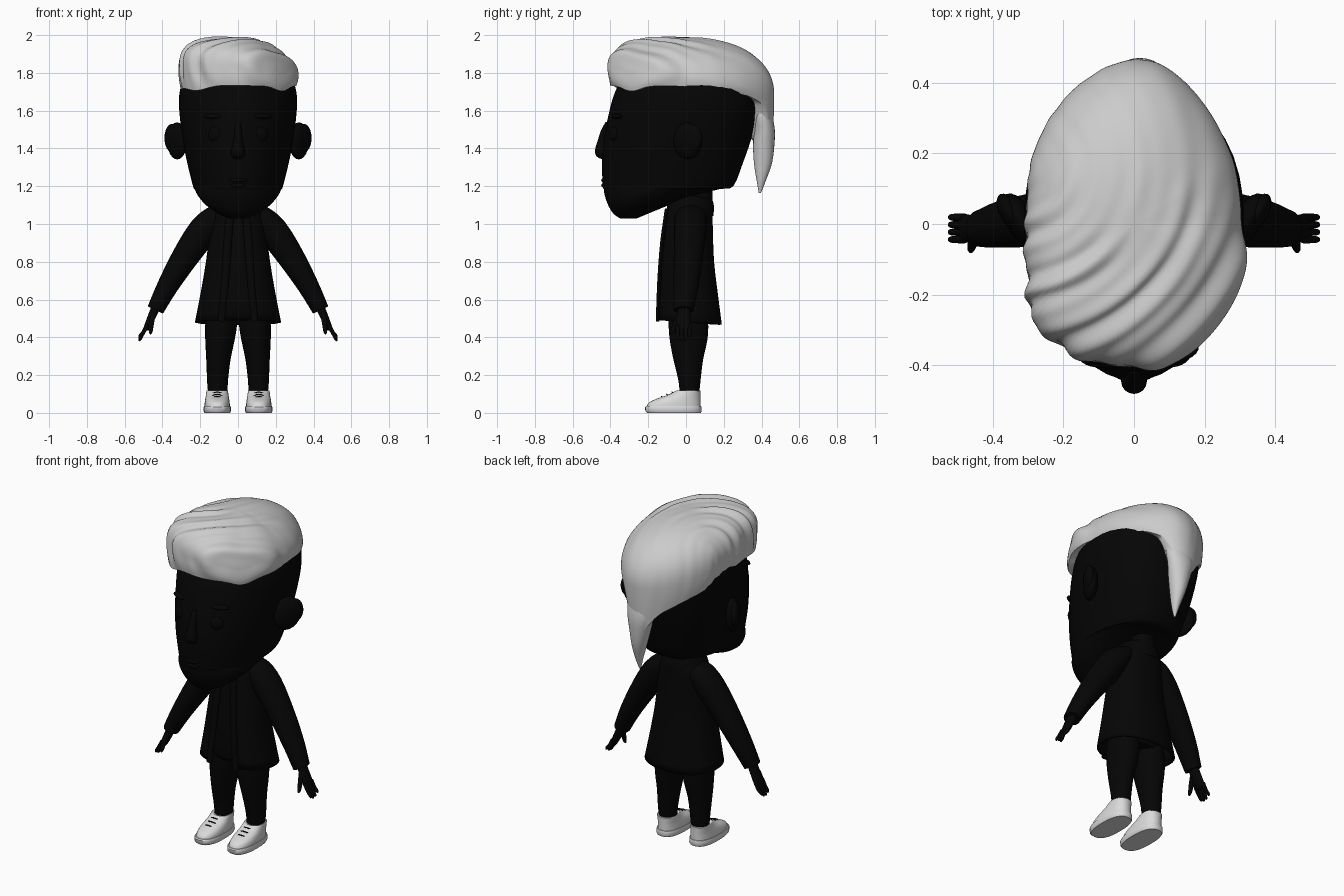
import bpy, bmesh, math
from mathutils import Vector

if "Cube" in bpy.data.objects:
    bpy.data.objects.remove(bpy.data.objects["Cube"])


def material(name, r, g, b):
    m = bpy.data.materials.new(name)
    m.diffuse_color = (r, g, b, 1)
    m.use_nodes = True
    m.node_tree.nodes["Principled BSDF"].inputs["Base Color"].default_value = m.diffuse_color
    return m


BLACK = material("black", .0015, .0015, .0015)
HAIR = material("light_grey_hair", .6, .6, .6)
SHOE = material("pale_grey_shoe", .7, .7, .7)


def finish(name, bm, mat, angle=40):
    bmesh.ops.recalc_face_normals(bm, faces=bm.faces)
    me = bpy.data.meshes.new(name)
    bm.to_mesh(me)
    bm.free()
    me.materials.append(mat)
    ob = bpy.data.objects.new(name, me)
    bpy.context.collection.objects.link(ob)
    bpy.ops.object.select_all(action='DESELECT')
    ob.select_set(True)
    bpy.context.view_layer.objects.active = ob
    bpy.ops.object.shade_smooth_by_angle(angle=math.radians(angle))
    return ob


def spline(rows, k):
    """Catmull-Rom interpolation of rows of numbers, k steps per span."""
    out = []
    for i in range(len(rows) - 1):
        p = [rows[max(i - 1, 0)], rows[i], rows[i + 1], rows[min(i + 2, len(rows) - 1)]]
        for j in range(k):
            t = j / k
            out.append([.5 * (2 * b + (c - a) * t + (2 * a - 5 * b + 4 * c - d) * t * t
                              + (3 * b - a - 3 * c + d) * t ** 3) for a, b, c, d in zip(*p)])
    return out + [list(rows[-1])]


def loft(name, secs, mat, n=24, e=2.0, ef=None, k=3, gap=0):
    """Skin superellipse sections (centre, u, v as 9 numbers); ef: front exponent, gap: open front."""
    bm = bmesh.new()
    rings = []
    for s in spline(secs, k):
        c, u, v = Vector(s[:3]), Vector(s[3:6]), Vector(s[6:9])
        ring = []
        for i in range(n):
            a = math.radians(-90 + gap + (360 - 2 * gap) * i / (n - 1 if gap else n))
            co, si = math.cos(a), math.sin(a)
            q = 2 / (ef if ef and si < 0 else e)
            ring.append(bm.verts.new(c + u * math.copysign(abs(co) ** q, co)
                                     + v * math.copysign(abs(si) ** q, si)))
        rings.append(ring)
    for r0, r1 in zip(rings, rings[1:]):
        for i in range(n - 1 if gap else n):
            j = (i + 1) % n
            bm.faces.new((r0[i], r0[j], r1[j], r1[i]))
    if not gap:
        bm.faces.new(rings[0])
        bm.faces.new(rings[-1])
    return finish(name, bm, mat)


def stack(name, rows, mat, cx=0, tilt=0, **kw):
    """Horizontal sections: (z, y_front, y_back, half_width[, centre_x])."""
    secs = []
    for z, y0, y1, w, *x in rows:
        secs.append((x[0] if x else cx, (y0 + y1) / 2, z, w, 0, 0, 0, (y1 - y0) / 2, tilt))
    return loft(name, secs, mat, **kw)


def limb(name, pts, mat, **kw):
    """Sections across a path: (x, y, z, half_width, half_depth)."""
    secs = []
    for i, (x, y, z, w, d) in enumerate(pts):
        a, b = pts[max(i - 1, 0)], pts[min(i + 1, len(pts) - 1)]
        t = Vector([b[m] - a[m] for m in range(3)]).normalized()
        u = t.cross(Vector((0, 1, 0))).normalized()
        secs.append((x, y, z, *(u * w), *(u.cross(t) * d)))
    return loft(name, secs, mat, **kw)


def ball(name, loc, size, mat, tilt=0):
    bm = bmesh.new()
    bmesh.ops.create_uvsphere(bm, u_segments=20, v_segments=12, radius=1)
    ob = finish(name, bm, mat)
    ob.location, ob.scale, ob.rotation_euler = loc, size, (0, 0, tilt)
    return ob


# Head, neck and facial features
stack("head", [(1.03, -.35, -.26, .05), (1.055, -.385, -.20, .105), (1.10, -.412, -.09, .17),
               (1.15, -.43, .04, .212), (1.185, -.435, .18, .23), (1.20, -.44, .25, .238),
               (1.32, -.445, .30, .268), (1.45, -.435, .345, .293), (1.6, -.405, .378, .311),
               (1.7, -.375, .38, .309), (1.78, -.33, .36, .28), (1.86, -.25, .29, .22),
               (1.91, -.1, .14, .1)], BLACK, n=40, e=2.3, ef=1.9)
stack("neck", [(1.05, .01, .14, .075), (1.15, .01, .14, .07), (1.25, .0, .14, .075)], BLACK)
stack("nose", [(1.345, -.45, -.42, .02), (1.36, -.475, -.41, .034), (1.39, -.482, -.41, .036),
               (1.44, -.468, -.41, .025), (1.5, -.448, -.4, .018), (1.54, -.425, -.39, .012)],
      BLACK, n=16)
for i, (z, w) in enumerate(((1.232, .055), (1.205, .045))):
    ball(f"lip_{i}", (0, -.425, z), (w, .024, .014), BLACK)
for s, side in ((1, "right"), (-1, "left")):
    ball(f"eye_{side}", (s * .12, -.382, 1.475), (.04, .022, .04), BLACK, s * .3)
    ball(f"brow_{side}", (s * .13, -.365, 1.57), (.055, .026, .014), BLACK, s * .3)
    ball(f"ear_{side}", (s * .322, .01, 1.44), (.04, .085, .098), BLACK, s * -.5)
    ball(f"ear_rim_{side}", (s * .35, .03, 1.455), (.03, .062, .075), BLACK, s * -.5)

# Coat open at the front, with shirt and collar
coat = stack("coat", [(1.12, -.07, .13, .085), (1.08, -.1, .14, .13), (.95, -.12, .143, .15),
                      (.8, -.138, .15, .17), (.65, -.148, .168, .195), (.48, -.158, .19, .228)],
             BLACK, n=40, e=2.3, gap=22, tilt=-.012)
mod = coat.modifiers.new("thickness", 'SOLIDIFY')
mod.thickness = .014
mod.offset = -1
stack("shirt", [(1.12, -.05, .12, .075), (1.06, -.09, .125, .115), (.9, -.108, .13, .135),
                (.7, -.12, .13, .15), (.53, -.115, .125, .16), (.49, -.09, .11, .14)],
      BLACK, n=32, e=2.3)
stack("collar", [(1.06, -.1, .145, .135), (1.11, -.1, .148, .115), (1.145, -.08, .14, .09),
                 (1.15, -.06, .13, .078)], BLACK, tilt=-.018)

for s, side in ((1, "right"), (-1, "left")):
    # Coat front edge
    limb(f"lapel_{side}", [(s * .04, -.1, 1.08, .02, .012), (s * .055, -.125, .9, .022, .012),
                           (s * .068, -.14, .7, .02, .012), (s * .088, -.15, .485, .018, .01)],
         BLACK, n=12)
    # Sleeve and cuff
    limb(f"sleeve_{side}", [(s * .07, .025, 1.07, .04, .07), (s * .12, .025, 1.035, .066, .085),
                            (s * .185, .022, .962, .08, .085), (s * .28, .012, .825, .071, .077),
                            (s * .372, 0, .672, .056, .067), (s * .43, -.012, .56, .046, .054),
                            (s * .437, -.012, .545, .044, .052)], BLACK)
    # Hand with fingers and thumb
    limb(f"palm_{side}", [(s * .43, -.012, .57, .024, .032), (s * .452, -.012, .52, .022, .036),
                          (s * .482, -.012, .455, .016, .04), (s * .49, -.012, .44, .01, .036)],
         BLACK, n=16)
    for i, drop in enumerate((.01, 0, .003, .018)):
        y = -.044 + .021 * i
        limb(f"finger_{i}_{side}", [(s * .48, y, .465, .012, .011), (s * .502, y, .425, .011, .0105),
                                    (s * .519, y, .39 + drop, .009, .009),
                                    (s * .524, y, .38 + drop, .004, .004)], BLACK, n=10)
    limb(f"thumb_{side}", [(s * .45, -.035, .52, .014, .014), (s * .458, -.055, .475, .014, .014),
                           (s * .462, -.07, .435, .011, .011), (s * .463, -.078, .418, .005, .005)],
         BLACK, n=10)
    # Trouser leg
    stack(f"leg_{side}", [(.54, -.09, .11, .08, s * .085), (.46, -.092, .118, .084, s * .09),
                          (.38, -.085, .112, .077, s * .096), (.28, -.066, .09, .064, s * .104),
                          (.18, -.042, .078, .056, s * .108), (.115, -.034, .07, .051, s * .108),
                          (.07, -.03, .055, .038, s * .108)], BLACK)
    # Shoe: sole, upper, laces
    x = s * .11
    stack(f"sole_{side}", [(0, -.207, .078, .067), (.008, -.215, .082, .072),
                           (.03, -.217, .082, .072), (.036, -.212, .08, .07)],
          SHOE, cx=x, k=1, n=32, e=2.5)
    stack(f"shoe_{side}", [(.034, -.208, .077, .067), (.055, -.195, .077, .066),
                           (.075, -.155, .077, .063), (.092, -.105, .077, .06),
                           (.108, -.07, .077, .058), (.118, -.052, .077, .056),
                           (.112, -.04, .06, .042)], SHOE, cx=x, n=32, e=2.3)
    for i in range(3):
        y, z = -.13 + .028 * i, .088 + .012 * i
        limb(f"lace_{i}_{side}", [(x - .034, y + .012, z - .012, .003, .004),
                                  (x, y, z - .001, .003, .004),
                                  (x + .034, y + .012, z - .012, .003, .004)], BLACK, n=6)


# Hair cap: outline seen from above, with a swept dome and an uneven lower edge
def lookup(table, a):
    for (a0, v0), (a1, v1) in zip(table, table[1:]):
        if a0 <= a <= a1:
            return v0 + (v1 - v0) * (a - a0) / (a1 - a0)
    return table[-1][1]


def soft(table, deg):
    return sum(lookup(table, (deg + d) % 360) for d in (-6, -3, 0, 3, 6)) / 5


OUTLINE = [(.305, 0), (.295, .1), (.25, .25), (.19, .35), (.13, .42), (.02, .475), (-.1, .435),
           (-.25, .28), (-.3, .1), (-.305, 0), (-.3, -.15), (-.295, -.27), (-.2, -.36),
           (-.1, -.395), (0, -.412), (.15, -.38), (.25, -.28), (.305, -.17)]
RADII = sorted((math.degrees(math.atan2(y, x)) % 360, math.hypot(x, y)) for x, y in OUTLINE)
RADII.append((360, .305))
EDGE = [(0, 1.73), (45, 1.70), (62, 1.675), (76, 1.62), (84, 1.42), (92, 1.40), (102, 1.53),
        (120, 1.60), (140, 1.65), (180, 1.71), (225, 1.72), (235, 1.70), (255, 1.735),
        (295, 1.73), (308, 1.695), (325, 1.73), (360, 1.73)]
WIDEST = [(0, 1.78), (50, 1.73), (90, 1.68), (130, 1.72), (180, 1.80), (225, 1.82), (270, 1.80),
          (320, 1.77), (360, 1.78)]
SHAPE = [(0, 1.8), (45, 1.9), (90, 2.2), (180, 2.7), (225, 3.4), (270, 3.3), (305, 2.2), (360, 1.8)]

bm = bmesh.new()
N, M, TOP = 180, 48, 1.988
columns = []
for i in range(N):
    deg = 360 * i / N
    R, zb, zm, p = (soft(t, deg) for t in (RADII, EDGE, WIDEST, SHAPE))
    prof = []
    for j in range(1, M + 1):
        ph = math.pi / 2 * j / M
        prof.append((R * math.sin(ph) ** (2 / p), zm + (TOP - zm) * max(math.cos(ph), 0) ** (2 / p)))
    prof += [(R * (1 - .025 * t * t), zm + (zb - zm) * t) for t in (.2, .4, .6, .8, 1)]
    prof.append((R * .78, zb + .012))
    col = []
    for j, (r, z) in enumerate(prof):
        x, y = r * math.cos(math.radians(deg)), r * math.sin(math.radians(deg))
        # sweeping locks: uneven arcs around the left rear, stronger toward the front
        d = math.hypot(x + .3, y - .15) + .15 * (z - 1.85)
        wave = .7 * math.sin(2 * math.pi * d / .105) + .5 * math.sin(2 * math.pi * d / .066 + 1.2 + 3 * x)
        amp = .011 * min(1, max(.12, (.22 - y) / .4)) * min(1, r / .15)
        amp *= min(1, max(0, (z - zb) / .09))
        f = 0 if j == len(prof) - 1 else amp * (wave - .2)
        out = Vector((x, y, (z - 1.7) * .9)).normalized()
        col.append(bm.verts.new(Vector((x, y, z)) + out * f))
    columns.append(col)
crown = bm.verts.new((0, 0, TOP))
inside = bm.verts.new((0, 0, 1.78))
for a, b in zip(columns, columns[1:] + columns[:1]):
    bm.faces.new((crown, a[0], b[0]))
    for j in range(len(a) - 1):
        bm.faces.new((a[j], a[j + 1], b[j + 1], b[j]))
    bm.faces.new((a[-1], inside, b[-1]))
finish("hair", bm, HAIR, 60)

# Hanging lock at the nape
stack("hair_tail", [(1.68, .34, .43, .06, .02), (1.58, .35, .455, .085, .015),
                    (1.5, .36, .47, .08, .015), (1.42, .355, .468, .064, .02),
                    (1.32, .36, .455, .042, .028), (1.23, .374, .423, .022, .035),
                    (1.165, .385, .397, .005, .035)], HAIR)
